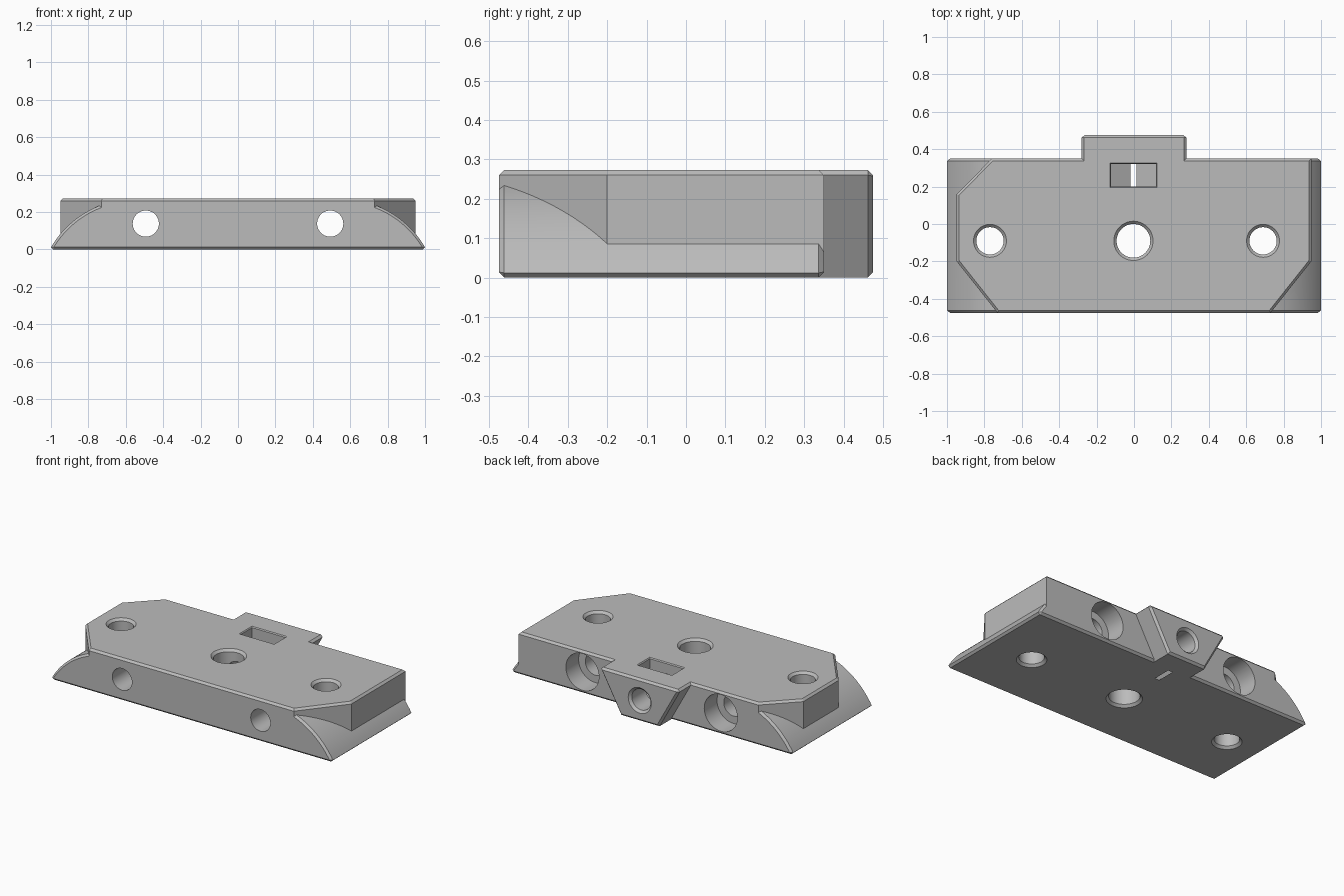
import bpy, bmesh
from math import sin, cos, pi, atan2
from mathutils import Vector

cube = bpy.data.objects.get("Cube")
if cube:
    bpy.data.objects.remove(cube, do_unlink=True)

grey = bpy.data.materials.new("plain_grey")
grey.use_nodes = True
colour = (0.5, 0.5, 0.5, 1)
grey.diffuse_color = colour
grey.node_tree.nodes["Principled BSDF"].inputs["Base Color"].default_value = colour


def inset(poly, d):
    """Move every side of a counter-clockwise convex polygon inwards by d."""
    pts = [Vector(p) for p in poly]
    out = []
    for i, p in enumerate(pts):
        a = (p - pts[i - 1]).normalized()
        b = (pts[(i + 1) % len(pts)] - p).normalized()
        na, nb = Vector((-a.y, a.x)), Vector((-b.y, b.x))
        out.append(p + (na + nb) * d / (1 + na.dot(nb)))
    return out


def loft(name, poly, axis, rings):
    """Solid through copies of poly, each at (position on axis, inset)."""
    bm = bmesh.new()
    loops = []
    for pos, d in rings:
        loops.append([bm.verts.new((p.x, pos, p.y) if axis == "y" else (p.x, p.y, pos))
                      for p in inset(poly, d)])
    n = len(poly)
    for lo, hi in zip(loops, loops[1:]):
        for i in range(n):
            j = (i + 1) % n
            bm.faces.new((lo[i], lo[j], hi[j], hi[i]))
    bm.faces.new(loops[0])
    bm.faces.new(loops[-1])
    bmesh.ops.recalc_face_normals(bm, faces=bm.faces[:])
    me = bpy.data.meshes.new(name)
    bm.to_mesh(me)
    bm.free()
    me.materials.append(grey)
    ob = bpy.data.objects.new(name, me)
    bpy.context.collection.objects.link(ob)
    return ob


def circle(x, y, r, n=48):
    return [(x + r * cos(2 * pi * i / n), y + r * sin(2 * pi * i / n)) for i in range(n)]


def combine(body, other, operation):
    """Boolean with the first solver that keeps the block whole; drop the helper."""
    mod = body.modifiers.new("combine", "BOOLEAN")
    mod.operation, mod.object = operation, other
    for solver in ("MANIFOLD", "EXACT", "FLOAT"):
        mod.solver = solver
        bpy.context.view_layer.update()
        graph = bpy.context.evaluated_depsgraph_get()
        result = bpy.data.meshes.new_from_object(body.evaluated_get(graph))
        if max((v.co.x for v in result.vertices), default=0) > 0.9:
            body.data = result
            break
    body.modifiers.clear()
    bpy.data.objects.remove(other, do_unlink=True)


FRONT, BACK, TOP, C = -0.475, 0.35, 0.273, 0.013

# Lower body: rounded flanks, chamfered on both ends
cx, cz, radius = 0.553, -0.248, 0.517
start, end = atan2(0.012 - cz, 1 - cx), atan2(0.24 - cz, 0.71 - cx)
arc = [(cx + radius * cos(start + (end - start) * i / 16),
        cz + radius * sin(start + (end - start) * i / 16)) for i in range(17)]
half = [(0.987, 0)] + arc
profile = half + [(-x, z) for x, z in reversed(half)]
body = loft("mounting_block", profile, "y",
            [(FRONT, C), (FRONT + C, 0), (BACK - C, 0), (BACK, C)])

# Upper block with cut corners and chamfered top
outline = [(-0.73, FRONT), (0.73, FRONT), (0.948, -0.2), (0.948, BACK),
           (-0.76, BACK), (-0.948, 0.16), (-0.948, -0.2)]
combine(body, loft("upper_block", outline, "z", [(0.05, 0), (TOP - C, 0), (TOP, C)]), "UNION")

# Tapered rear tab
tab = [(-0.136, 0), (0.136, 0), (0.28, TOP - C), (0.267, TOP), (-0.267, TOP), (-0.28, TOP - C)]
combine(body, loft("rear_tab", tab, "y", [(0.3, 0), (0.475 - C, 0), (0.475, C)]), "UNION")

# Vertical through holes, chamfered at both ends
for x, r in ((-0.77, 0.073), (-0.003, 0.09), (0.69, 0.073)):
    hole = loft("vertical_hole", circle(x, -0.09, r), "z",
                [(-0.02, -0.035), (0.015, 0), (TOP - 0.015, 0), (TOP + 0.02, -0.035)])
    combine(body, hole, "DIFFERENCE")

# Front to back bolt holes with rear counterbores
for x in (-0.493, 0.493):
    combine(body, loft("bolt_hole", circle(x, 0.138, 0.07), "y", [(-0.6, 0), (0.3, 0)]), "DIFFERENCE")
    combine(body, loft("counterbore", circle(x, 0.138, 0.118), "y", [(0.22, 0), (0.5, 0)]), "DIFFERENCE")

# Clamp screw hole from the tab to the centre hole
screw = loft("clamp_hole", circle(-0.003, 0.135, 0.067), "y", [(-0.08, 0), (0.46, 0), (0.495, -0.035)])
combine(body, screw, "DIFFERENCE")

# Nut pocket: pointed floor breaks through as a slit, chamfered mouth
pocket = [(-0.003, -0.009), (0.117, 0.06), (0.117, 0.3), (-0.123, 0.3), (-0.123, 0.06)]
combine(body, loft("nut_pocket", pocket, "y", [(0.2, 0), (0.32, 0)]), "DIFFERENCE")
mouth = [(-0.123, 0.2), (0.117, 0.2), (0.117, 0.32), (-0.123, 0.32)]
combine(body, loft("pocket_mouth", mouth, "z",
                   [(TOP - C - 0.02, 0.02), (TOP + 0.02, -0.02)]), "DIFFERENCE")

# One material, smooth curves, sharp edges
body.data.materials.clear()
body.data.materials.append(grey)
bpy.ops.object.select_all(action="DESELECT")
body.select_set(True)
bpy.context.view_layer.objects.active = body
bpy.ops.object.shade_smooth_by_angle(angle=0.45)
